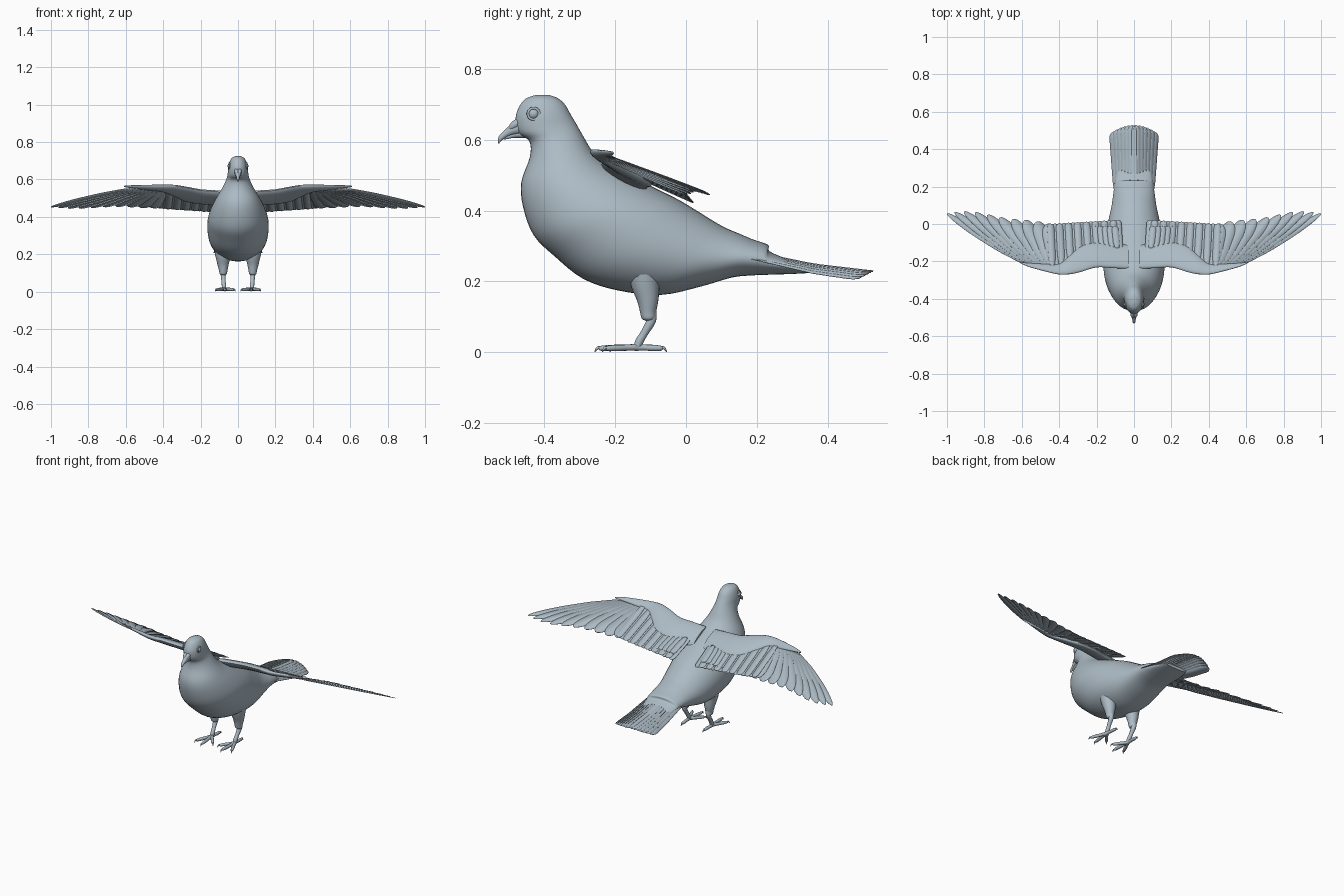
import bpy, bmesh, math
from mathutils import Vector

if "Cube" in bpy.data.objects:
    bpy.data.objects.remove(bpy.data.objects["Cube"])

plumage = bpy.data.materials.new("blue_grey_plumage")
plumage.diffuse_color = (0.42, 0.50, 0.56, 1)
plumage.use_nodes = True
plumage.node_tree.nodes["Principled BSDF"].inputs["Base Color"].default_value = plumage.diffuse_color


def finish(name, bm, mirror=False, thickness=0, angle=50):
    bmesh.ops.recalc_face_normals(bm, faces=bm.faces[:])
    me = bpy.data.meshes.new(name)
    bm.to_mesh(me)
    bm.free()
    ob = bpy.data.objects.new(name, me)
    bpy.context.collection.objects.link(ob)
    me.materials.append(plumage)
    bpy.ops.object.select_all(action='DESELECT')
    ob.select_set(True)
    bpy.context.view_layer.objects.active = ob
    bpy.ops.object.shade_smooth_by_angle(angle=math.radians(angle))
    if thickness:
        solid = ob.modifiers.new("thickness", 'SOLIDIFY')
        solid.thickness = thickness
        solid.offset = 0
    if mirror:
        mod = ob.modifiers.new("mirror", 'MIRROR')
        mod.use_mirror_merge = False
    return ob


def smooth_path(rows, steps=4):
    """Catmull-Rom resampling of rows of numbers."""
    out = []
    last = len(rows) - 1
    for i in range(last):
        a, b, c, d = (rows[max(0, min(last, i + k))] for k in (-1, 0, 1, 2))
        for s in range(steps):
            t = s / steps
            out.append([0.5 * (2 * q + (r - p) * t + (2 * p - 5 * q + 4 * r - u) * t * t
                               + (3 * q - p - 3 * r + u) * t ** 3)
                        for p, q, r, u in zip(a, b, c, d)])
    out.append(list(rows[-1]))
    return out


def interp(x, table):
    for (x0, v0), (x1, v1) in zip(table, table[1:]):
        if x <= x1:
            return v0 + (v1 - v0) * max(0, (x - x0) / (x1 - x0))
    return table[-1][1]


def loft(bm, rings):
    loops = [[bm.verts.new(p) for p in ring] for ring in rings]
    n = len(loops[0])
    for a, b in zip(loops, loops[1:]):
        for i in range(n):
            j = (i + 1) % n
            bm.faces.new((a[i], a[j], b[j], b[i]))
    bm.faces.new(loops[0])
    bm.faces.new(loops[-1])


def tube(bm, rows, sides=12, steps=4):
    """rows: x, y, z, radius"""
    rows = smooth_path(rows, steps)
    pts = [Vector(r[:3]) for r in rows]
    rings = []
    for i, p in enumerate(pts):
        tan = (pts[min(i + 1, len(pts) - 1)] - pts[max(i - 1, 0)]).normalized()
        u = tan.cross(Vector((0.9, 0.3, 0.1))).normalized()
        v = tan.cross(u)
        r = max(rows[i][3], 0.0008)
        rings.append([p + r * (math.cos(a) * u + math.sin(a) * v)
                      for a in (2 * math.pi * k / sides for k in range(sides))])
    loft(bm, rings)


def blade(bm, root, tip, half, height, lift, bend=0.0, taper=0.75, n=14):
    """Feather vane from root to tip lying on a height(x, y) surface."""
    r, t = Vector(root), Vector(tip)
    d = t - r
    side = Vector((-d.y, d.x)).normalized()
    prev = None
    for i in range(n + 1):
        f = 1 - (1 - i / n) ** 1.5
        w = half * (0.6 + 0.4 * min(1, f / 0.3))
        if f > taper:
            w *= math.sqrt(max(0, 1 - ((f - taper) / (1 - taper)) ** 2)) + 0.01
        c = r + d * f + side * bend * math.sin(math.pi * f)
        row = []
        for k in (-1, 0, 1):
            p = c + side * w * k
            row.append(bm.verts.new((p.x, p.y, height(p.x, p.y) + lift)))
        if prev:
            for k in (0, 1):
                bm.faces.new((prev[k], prev[k + 1], row[k + 1], row[k]))
        prev = row


# Head and body: slanted oval rings (back y, back z, belly y, belly z, half width)
body_rings = [
    (-.385, .726, -.425, .726, .012), (-.36, .716, -.452, .716, .032),
    (-.34, .697, -.47, .695, .044), (-.325, .67, -.481, .662, .052),
    (-.31, .645, -.474, .62, .055), (-.29, .61, -.442, .595, .062),
    (-.262, .565, -.441, .55, .083), (-.22, .53, -.465, .48, .113),
    (-.15, .495, -.46, .41, .14), (-.08, .46, -.43, .33, .16),
    (-.02, .43, -.37, .27, .164), (.03, .40, -.29, .207, .16),
    (.07, .375, -.19, .174, .15), (.11, .352, -.07, .162, .135),
    (.15, .335, .04, .185, .12), (.19, .318, .13, .211, .111),
    (.232, .303, .19, .217, .104), (.236, .285, .24, .219, .100),
    (.29, .262, .30, .221, .09), (.35, .245, .355, .224, .07)]
bm = bmesh.new()
rings = []
for ty, tz, by, bz, w in smooth_path(body_rings):
    cy, cz, ey, ez = (ty + by) / 2, (tz + bz) / 2, (ty - by) / 2, (tz - bz) / 2
    rings.append([(w * math.sin(a), cy + ey * math.cos(a), cz + ez * math.cos(a))
                  for a in (2 * math.pi * k / 40 for k in range(40))])
loft(bm, rings)
finish("body", bm)

# Beak with soft cere at its base
bm = bmesh.new()
tube(bm, [(0, -.45, .638, .022), (0, -.483, .630, .017), (0, -.508, .617, .010),
          (0, -.524, .603, .007), (0, -.529, .589, .001)])
tube(bm, [(0, -.45, .618, .014), (0, -.485, .614, .009), (0, -.515, .603, .003)])
finish("beak", bm)
bm = bmesh.new()
tube(bm, [(.009, -.464, .652, .006), (.009, -.477, .647, .011),
          (.007, -.490, .637, .010), (.005, -.502, .627, .003)])
finish("cere", bm, mirror=True)

# Eyes and eyelids
bm = bmesh.new()
bmesh.ops.create_uvsphere(bm, u_segments=20, v_segments=12, radius=.016)
bmesh.ops.translate(bm, verts=bm.verts[:], vec=(.040, -.43, .673))
finish("eye", bm, mirror=True)
bm = bmesh.new()
lid = [[(.047 + .004 * math.sin(b), -.43 + (.016 + .004 * math.cos(b)) * math.cos(a),
         .673 + (.016 + .004 * math.cos(b)) * math.sin(a))
        for b in (2 * math.pi * k / 8 for k in range(8))]
       for a in (2 * math.pi * k / 24 for k in range(25))]
loft(bm, lid)
finish("eyelid", bm, mirror=True)

# Wing arm: flattened sloping limb (x, front y, back y, middle z, half thickness)
arm = [(.03, -.24, -.11, .495, .022), (.12, -.235, -.105, .503, .022),
       (.20, -.232, -.096, .508, .021), (.28, -.255, -.115, .522, .020),
       (.34, -.268, -.165, .540, .018), (.40, -.270, -.212, .552, .014),
       (.48, -.252, -.213, .557, .011), (.56, -.230, -.209, .561, .007),
       (.61, -.209, -.203, .563, .003)]
bm = bmesh.new()
rings = []
for x, yf, yb, z, h in smooth_path(arm):
    cy, e = (yf + yb) / 2, (yb - yf) / 2
    rings.append([(x, cy + e * math.cos(a), z - .5 * e * math.cos(a) + h * math.sin(a))
                  for a in (2 * math.pi * k / 20 for k in range(20))])
loft(bm, rings)
finish("wing_arm", bm, mirror=True)


def wing_height(x, y):
    return interp(x, [(.05, .52), (.4, .535), (.6, .562), (1, .583)]) - .45 * (y + .21)


# Primary feathers fan out from the hand
primary_tips = [(.46, .002), (.52, .013), (.585, .020), (.65, .025), (.72, .034),
                (.785, .048), (.85, .062), (.91, .067), (.96, .063), (1.0, .056)]
bm = bmesh.new()
for i, tip in enumerate(primary_tips):
    f = i / 9
    blade(bm, (.41 + .18 * f, -.235 + .033 * f), tip, .042 - .020 * f, wing_height,
          -.0012 * i, bend=-.004 * f, taper=.74 - .22 * f)
finish("primary_feathers", bm, mirror=True, thickness=.002)

# Secondary feathers hang behind the arm
bm = bmesh.new()
for i in range(16):
    x = .075 + .024 * i
    blade(bm, (x, interp(x, [(.06, -.17), (.25, -.17), (.4, -.24)])),
          (x + .012, .022 - .02 * i / 15), .019, wing_height,
          .004 + .0015 * (i % 2), taper=.9)
finish("secondary_feathers", bm, mirror=True, thickness=.002)

# Short overlapping tertial feathers next to the back
bm = bmesh.new()
for i in range(6):
    x = .09 + .026 * i
    blade(bm, (x, -.13), (x + .012, -.012), .018, wing_height, .009 - .0008 * i, taper=.85)
finish("tertial_feathers", bm, mirror=True, thickness=.002)


def tail_height(x, y):
    return interp(y, [(.1, .303), (.2, .283), (.36, .25), (.54, .229)]) - .026 * (x / .13) ** 2


# Tail fan
bm = bmesh.new()
for i in range(12):
    s = (i - 5.5) / 5.5
    blade(bm, (.078 * s, .10), (.108 * s, .53 - .035 * s * s), .026, tail_height,
          -.0045 * abs(s), taper=.9)
finish("tail_feathers", bm, thickness=.002)

# Legs: feathered thigh and bare shank
bm = bmesh.new()
tube(bm, [(.080, -.115, .25, .052), (.080, -.115, .20, .043), (.080, -.108, .15, .031),
          (.079, -.107, .115, .023), (.079, -.105, .095, .019), (.079, -.105, .088, .008)], sides=20)
finish("thigh", bm, mirror=True)
bm = bmesh.new()
tube(bm, [(.079, -.098, .12, .014), (.079, -.098, .09, .014), (.077, -.117, .055, .011),
          (.075, -.132, .03, .012), (.075, -.138, .012, .010)])
finish("shank", bm, mirror=True)

# Toes with small curved claws
bm = bmesh.new()
base = Vector((.075, -.138, .014))
for tx, ty in ((.022, -.205), (.066, -.245), (.116, -.225), (.072, -.067)):
    d = Vector((tx, ty, .011)) - base
    u = d.normalized()
    path = [(base, .010), (base + d * .35, .0085), (base + d * .65, .009),
            (base + d * .95, .007)]
    tube(bm, [(*p, r) for p, r in path] + [(*(base + d + u * .002), .002)], sides=10)
    end = base + d
    claw = [(end - u * .006 + Vector((0, 0, .001)), .005),
            (end + u * .005 + Vector((0, 0, .001)), .004),
            (end + u * .013 - Vector((0, 0, .010)), .001)]
    tube(bm, [(*p, r) for p, r in claw], sides=8)
finish("toes", bm, mirror=True)
